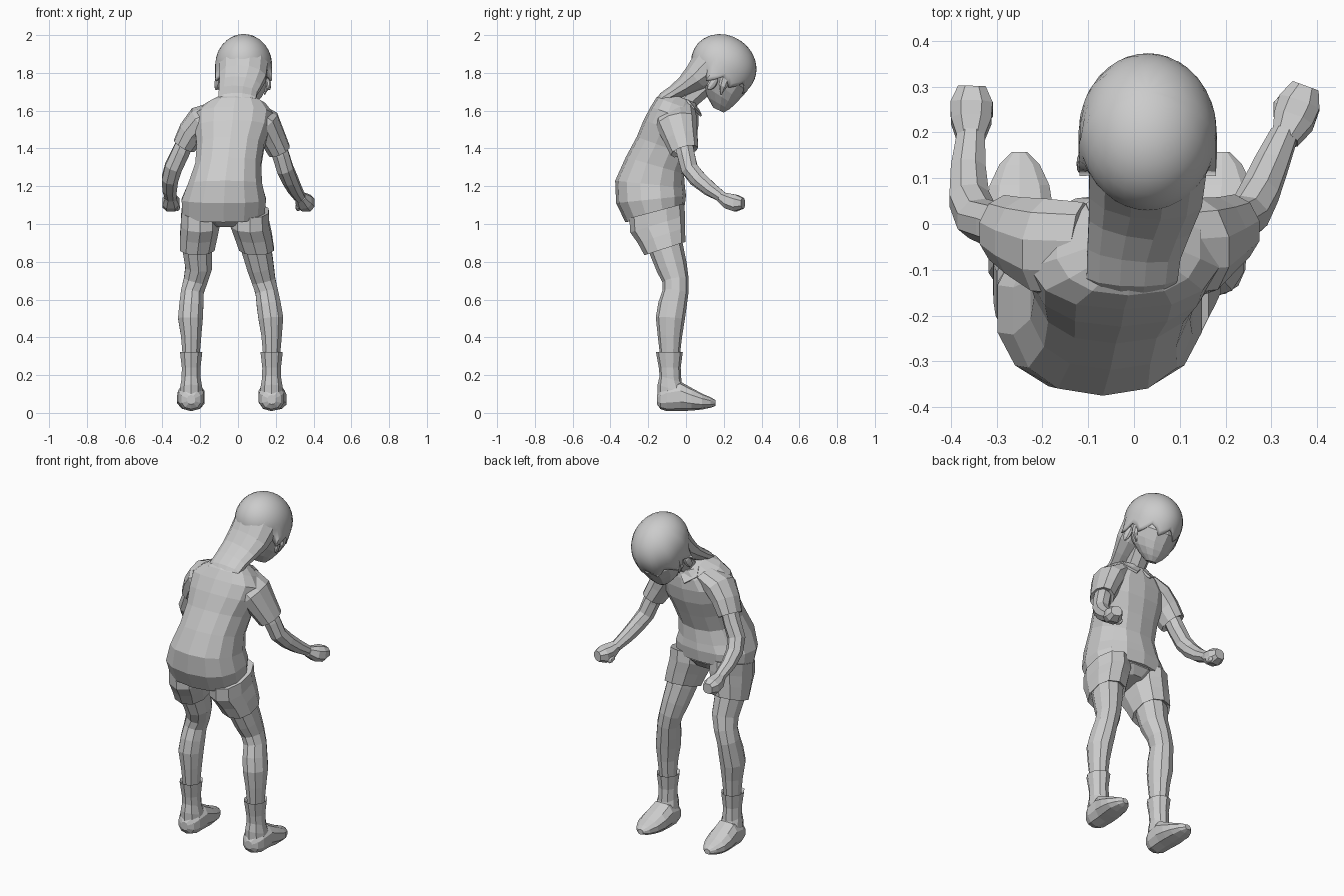
import bpy, bmesh, math
from mathutils import Vector, Matrix


def finish(name, bm):
    bmesh.ops.recalc_face_normals(bm, faces=bm.faces)
    me = bpy.data.meshes.new(name)
    bm.to_mesh(me)
    bm.free()
    ob = bpy.data.objects.new(name, me)
    bpy.context.collection.objects.link(ob)
    return ob


def loft(name, rings, n=10, caps=(True, True), power=1.0):
    """Skin rings of (x, y, z, half_width, half_depth[, pitch degrees]); no pitch follows the path."""
    bm = bmesh.new()
    pts = [Vector(r[:3]) for r in rings]
    loops = []
    for i, r in enumerate(rings):
        if len(r) > 5:
            a = math.radians(r[5])
            u, v = Vector((1, 0, 0)), Vector((0, math.cos(a), math.sin(a)))
        else:
            t = (pts[min(i + 1, len(pts) - 1)] - pts[max(i - 1, 0)]).normalized()
            u = Vector((1, 0, 0))
            u = (u - t * u.dot(t)).normalized()
            v = u.cross(t)
            if v.y < 0:
                v = -v
        loop = []
        for k in range(n):
            a = 2 * math.pi * (k + 0.5) / n
            c, s = math.cos(a), math.sin(a)
            c = math.copysign(abs(c) ** power, c)
            s = math.copysign(abs(s) ** power, s)
            loop.append(bm.verts.new(pts[i] + u * r[3] * c + v * r[4] * s))
        loops.append(loop)
    for a, b in zip(loops, loops[1:]):
        for k in range(n):
            bm.faces.new((a[k], a[(k + 1) % n], b[(k + 1) % n], b[k]))
    if caps[0]:
        bm.faces.new(loops[0])
    if caps[1]:
        bm.faces.new(loops[-1])
    return finish(name, bm)


def blob(name, loc, size, rot=(0, 0, 0), seg=8):
    bm = bmesh.new()
    bmesh.ops.create_uvsphere(bm, u_segments=seg, v_segments=6, radius=1)
    ob = finish(name, bm)
    ob.location, ob.scale = loc, size
    ob.rotation_euler = [math.radians(a) for a in rot]
    return ob


# Shirt, leaning forward
loft("shirt", [
    (-0.078, -0.165, 1.045, 0.222, 0.160, 13),
    (-0.075, -0.185, 1.13, 0.228, 0.186, 6),
    (-0.068, -0.190, 1.21, 0.200, 0.186, -6),
    (-0.052, -0.165, 1.31, 0.178, 0.160, -16),
    (-0.040, -0.120, 1.41, 0.182, 0.150, -20),
    (-0.028, -0.085, 1.50, 0.205, 0.148, -20),
    (-0.022, -0.060, 1.575, 0.212, 0.135, -20),
    (-0.012, -0.045, 1.630, 0.160, 0.118, -20),
    (-0.005, -0.025, 1.67, 0.085, 0.088, -22)], n=14, power=0.85)

# Collar flaps lying on the chest either side of the neck
for s in (-1, 1):
    bm = bmesh.new()
    v = [bm.verts.new(p) for p in ((s * 0.09, 0.01, 1.66), (s * 0.012, 0.068, 1.61),
                                   (s * 0.045, 0.085, 1.575), (s * 0.105, 0.045, 1.615))]
    bm.faces.new(v)
    finish("collar_flap", bm).modifiers.new("thick", "SOLIDIFY").thickness = 0.012

# Sleeves with open, turned-in ends
loft("left_sleeve", [(-0.11, -0.06, 1.59, 0.06, 0.11), (-0.195, -0.05, 1.545, 0.082, 0.11),
                     (-0.245, -0.030, 1.485, 0.074, 0.092), (-0.284, -0.012, 1.415, 0.064, 0.078),
                     (-0.278, -0.014, 1.425, 0.047, 0.052)], caps=(True, False))
loft("right_sleeve", [(0.08, -0.06, 1.59, 0.06, 0.11), (0.145, -0.05, 1.535, 0.082, 0.11),
                      (0.185, -0.028, 1.455, 0.070, 0.090), (0.220, -0.008, 1.385, 0.062, 0.076),
                      (0.213, -0.010, 1.395, 0.047, 0.052)], caps=(True, False))

# Bent arms and fists
loft("left_arm", [(-0.26, -0.02, 1.48, 0.047, 0.05), (-0.303, -0.003, 1.38, 0.050, 0.050),
                  (-0.342, 0.012, 1.30, 0.050, 0.048), (-0.360, 0.055, 1.24, 0.047, 0.046),
                  (-0.362, 0.12, 1.185, 0.041, 0.039), (-0.356, 0.195, 1.14, 0.033, 0.030)], n=8)
loft("right_arm", [(0.19, -0.02, 1.46, 0.047, 0.05), (0.226, 0.0, 1.365, 0.048, 0.050),
                   (0.25, 0.02, 1.29, 0.047, 0.048), (0.275, 0.07, 1.235, 0.045, 0.045),
                   (0.300, 0.13, 1.185, 0.040, 0.039), (0.328, 0.195, 1.14, 0.032, 0.030)], n=8)
for side, x, dx, t in (("left", -0.357, 0.003, 1), ("right", 0.330, 0.045, -1)):
    loft(side + "_fist", [(x, 0.185, 1.142, 0.031, 0.029), (x + dx * .4, 0.225, 1.12, 0.047, 0.044),
                          (x + dx * .7, 0.265, 1.11, 0.049, 0.047),
                          (x + dx, 0.302, 1.11, 0.032, 0.030)], n=8, power=0.8)
    blob(side + "_thumb", (x + dx * .5 + t * 0.034, 0.25, 1.09), (0.016, 0.033, 0.02), (-20, 0, 0), 6)

# Hips joining the two legs of the shorts
loft("shorts_hips", [(-0.07, -0.15, 1.005, 0.10, 0.10, 13), (-0.07, -0.155, 1.04, 0.195, 0.14, 13),
                     (-0.07, -0.16, 1.10, 0.19, 0.14, 13)], n=12)

# Shorts, legs, socks and feet: hip, thigh, knee, calf and ankle positions per side
for side, hip, cuff, knee, calf, ank in (("left", -0.200, -0.216, -0.242, -0.252, -0.248),
                                         ("right", 0.063, 0.098, 0.152, 0.174, 0.178)):
    loft(side + "_shorts_leg", [
        (hip, -0.155, 1.07, 0.104, 0.150, 15), (hip, -0.15, 1.00, 0.107, 0.152, 17),
        ((hip + cuff) / 2, -0.13, 0.94, 0.103, 0.132, 18), (cuff, -0.112, 0.870, 0.096, 0.114, 18),
        (cuff, -0.113, 0.885, 0.080, 0.092, 18)], caps=(True, False), power=0.9)
    thigh = cuff * 0.6 + knee * 0.4 if side == "right" else -0.208
    loft(side + "_leg", [
        (hip, -0.14, 0.98, 0.078, 0.09), (cuff, -0.105, 0.87, 0.083, 0.092),
        (thigh, -0.075, 0.77, 0.074, 0.082), ((thigh + knee) / 2, -0.055, 0.70, 0.066, 0.070),
        (knee, -0.056, 0.64, 0.063, 0.069), (knee * .5 + calf * .5, -0.072, 0.57, 0.067, 0.076),
        (calf, -0.083, 0.50, 0.069, 0.077), (ank, -0.085, 0.41, 0.057, 0.065),
        (ank, -0.085, 0.30, 0.047, 0.052)], n=10)
    loft(side + "_sock", [
        (ank, -0.088, 0.305, 0.046, 0.052, 0), (ank, -0.088, 0.322, 0.062, 0.071, 0),
        (ank, -0.086, 0.24, 0.052, 0.058, 0), (ank, -0.082, 0.18, 0.053, 0.060, -15),
        (ank, -0.072, 0.125, 0.062, 0.082, -18), (ank, -0.065, 0.06, 0.066, 0.085, -5)], n=10)
    # Heel to toe
    o = -0.002 if side == "left" else 0.014
    loft(side + "_foot", [
        (ank, -0.153, 0.070, 0.022, 0.025, 90), (ank, -0.135, 0.072, 0.052, 0.052, 90),
        (ank, -0.100, 0.080, 0.068, 0.071, 90), (ank, -0.030, 0.088, 0.073, 0.078, 90),
        (ank + o * .5, 0.030, 0.072, 0.076, 0.060, 90), (ank + o, 0.085, 0.060, 0.068, 0.042, 90),
        (ank + o, 0.130, 0.055, 0.046, 0.028, 90),
        (ank + o, 0.157, 0.052, 0.018, 0.015, 90)], n=10, power=0.85)

# Neck and bowed face
loft("neck", [(-0.005, -0.04, 1.60, 0.062, 0.062), (0.0, 0.02, 1.665, 0.058, 0.058),
              (0.02, 0.12, 1.76, 0.065, 0.065)], n=8)
loft("face", [(0.03, 0.21, 1.88, 0.125, 0.14, -35), (0.03, 0.195, 1.795, 0.138, 0.158, -35),
              (0.028, 0.175, 1.735, 0.124, 0.132, -35), (0.026, 0.170, 1.685, 0.102, 0.102, -33),
              (0.025, 0.170, 1.640, 0.068, 0.067, -30), (0.025, 0.172, 1.603, 0.030, 0.030, -25)], n=14)
blob("nose", (0.027, 0.268, 1.668), (0.014, 0.018, 0.018), (-35, 0, 0), 6)
for s in (-1, 1):
    blob("ear", (0.025 + s * 0.136, 0.14, 1.745), (0.014, 0.024, 0.042), (-35, 0, s * 12))

# Hair cap: tilted dome with a jagged fringe, lower at the back
bm = bmesh.new()
N, M = 36, 11
tilt = Matrix.Rotation(math.radians(-35), 3, 'X')
centre = Vector((0.03, 0.200, 1.84))
top = bm.verts.new(centre + tilt @ Vector((0, 0, 0.158)))
prev = None
for j in range(1, M + 1):
    row = []
    for i in range(N):
        a = 2 * math.pi * i / N
        back = (1 - math.cos(a)) / 2
        edge = 94 + 58 * back ** 1.5 + ((0, 12, 20, 6)[i % 4] if back < 0.6 else 0)
        p = math.radians(edge * j / M)
        d = Vector((0.151 * math.sin(p) * math.sin(a), 0.180 * math.sin(p) * math.cos(a), 0.158 * math.cos(p)))
        if p > math.pi / 2 and back < 0.6:  # fringe hangs straight rather than curling in
            d.x, d.y = 0.151 * math.sin(a), 0.180 * math.cos(a)
        row.append(bm.verts.new(centre + tilt @ d))
    for i in range(N):
        k = (i + 1) % N
        bm.faces.new((row[i], row[k], prev[k], prev[i]) if prev else (row[i], row[k], top))
    prev = row
hair = finish("hair_cap", bm)
hair.modifiers.new("thick", "SOLIDIFY").thickness = 0.01
hair.data.shade_smooth()
bpy.context.view_layer.objects.active = hair
hair.select_set(True)
bpy.ops.object.shade_smooth_by_angle(angle=math.radians(30))

# Long hair falling from the nape over the collar
loft("nape_hair", [(0.03, 0.13, 1.84, 0.132, 0.115), (0.025, 0.06, 1.780, 0.128, 0.080),
                   (0.012, 0.00, 1.735, 0.116, 0.056), (0.0, -0.06, 1.697, 0.106, 0.042),
                   (-0.004, -0.115, 1.665, 0.103, 0.036), (-0.004, -0.160, 1.622, 0.080, 0.018)], n=12)

# Side locks in front of the ears
for s in (-1, 1):
    x = 0.028 + s * 0.130
    loft("side_lock", [(x, 0.215, 1.79, 0.014, 0.030), (x, 0.195, 1.73, 0.012, 0.022),
                       (x - s * 0.018, 0.185, 1.685, 0.003, 0.004)], n=6)
